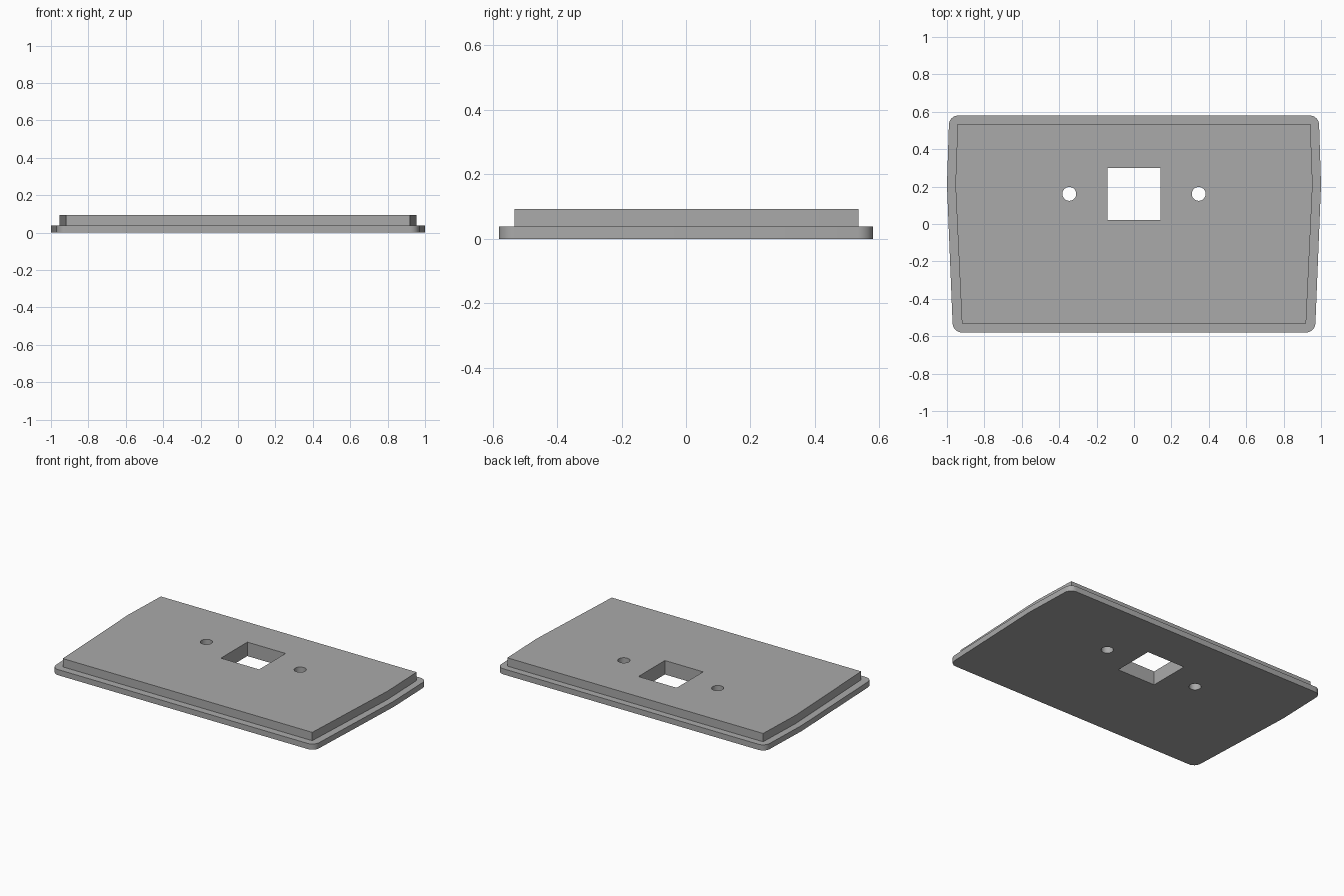
import bpy, bmesh, math
from mathutils import Vector

if "Cube" in bpy.data.objects:
    bpy.data.objects.remove(bpy.data.objects["Cube"])

grey = bpy.data.materials.new("mid_grey")
grey.diffuse_color = (0.40, 0.40, 0.40, 1)
grey.use_nodes = True
grey.node_tree.nodes["Principled BSDF"].inputs["Base Color"].default_value = grey.diffuse_color


def prism(name, pts, z0, z1):
    """Extrude a flat outline from z0 to z1."""
    bm = bmesh.new()
    face = bm.faces.new([bm.verts.new((x, y, z0)) for x, y in pts])
    ext = bmesh.ops.extrude_face_region(bm, geom=[face])
    verts = [v for v in ext["geom"] if isinstance(v, bmesh.types.BMVert)]
    bmesh.ops.translate(bm, vec=(0, 0, z1 - z0), verts=verts)
    bmesh.ops.recalc_face_normals(bm, faces=bm.faces)
    me = bpy.data.meshes.new(name)
    bm.to_mesh(me)
    bm.free()
    me.materials.append(grey)
    ob = bpy.data.objects.new(name, me)
    bpy.context.collection.objects.link(ob)
    return ob


def mirrored(half):
    """Complete a right-hand half outline, listed front to back."""
    return half + [(-x, y) for x, y in reversed(half)]


def fillet(a, b, c, r, n=8):
    """Round corner b between a and c with a tangent arc."""
    a, b, c = Vector(a), Vector(b), Vector(c)
    u, v = (a - b).normalized(), (c - b).normalized()
    half = u.angle(v) / 2
    mid = b + (u + v).normalized() * r / math.sin(half)
    p, q = b + u * r / math.tan(half) - mid, b + v * r / math.tan(half) - mid
    sweep = p.angle(q)
    return [tuple(mid + (p * math.sin(sweep * (1 - i / n)) + q * math.sin(sweep * i / n)) / math.sin(sweep))
            for i in range(n + 1)]


def boolean(target, tool, operation):
    mod = target.modifiers.new(tool.name, 'BOOLEAN')
    mod.object, mod.operation, mod.solver = tool, operation, 'EXACT'
    bpy.context.view_layer.objects.active = target
    bpy.ops.object.modifier_apply(modifier=mod.name)
    bpy.data.objects.remove(tool, do_unlink=True)


# Rounded flange and the raised, sharp-cornered step
front, side, back = (0.968, -0.58), (1.0, 0.21), (0.988, 0.58)
flange = mirrored(fillet((0, -0.58), front, side, 0.05) + [side] + fillet(side, back, (0, 0.58), 0.05))
step = mirrored([(0.92, -0.532), (0.955, 0.21), (0.943, 0.535)])
plate = prism("cover_plate", flange, 0, 0.0375)
boolean(plate, prism("raised_step", step, 0.02, 0.093), 'UNION')

# Square window and two screw holes
w, y0, y1 = 0.141, 0.021, 0.30
boolean(plate, prism("window_cutter", [(-w, y0), (w, y0), (w, y1), (-w, y1)], -0.1, 0.2), 'DIFFERENCE')
for sx in (-1, 1):
    ring = [(sx * 0.346 + 0.037 * math.cos(math.tau * i / 32), 0.161 + 0.037 * math.sin(math.tau * i / 32))
            for i in range(32)]
    boolean(plate, prism("screw_hole_cutter", ring, -0.1, 0.2), 'DIFFERENCE')

# Smooth the rounded walls only
plate.select_set(True)
bpy.context.view_layer.objects.active = plate
bpy.ops.object.shade_smooth_by_angle(angle=math.radians(25))
